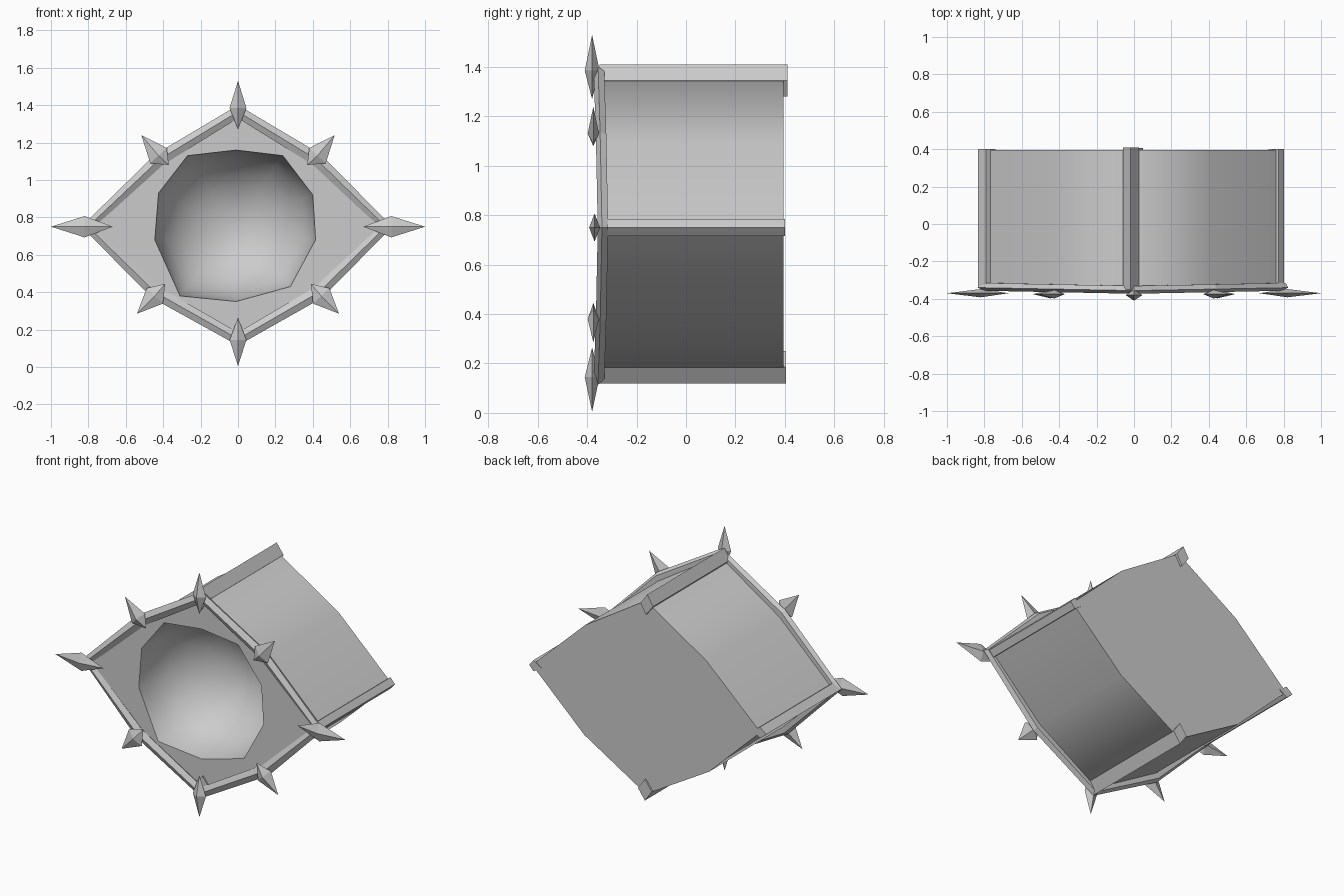
import bpy, bmesh
from math import sin, cos, pi
from mathutils import Vector

if "Cube" in bpy.data.objects:
    bpy.data.objects.remove(bpy.data.objects["Cube"])


def finish(bm, name, smooth=None):
    bmesh.ops.remove_doubles(bm, verts=bm.verts, dist=1e-5)
    bmesh.ops.recalc_face_normals(bm, faces=bm.faces)
    me = bpy.data.meshes.new(name)
    bm.to_mesh(me)
    bm.free()
    ob = bpy.data.objects.new(name, me)
    bpy.context.collection.objects.link(ob)
    if smooth:
        bpy.ops.object.select_all(action='DESELECT')
        ob.select_set(True)
        bpy.context.view_layer.objects.active = ob
        bpy.ops.object.shade_smooth_by_angle(angle=smooth)
    return ob


def ring(bm, pts, y):
    return [bm.verts.new((x, y, z)) for x, z in pts]


def strip(bm, a, b):
    n = len(a)
    for i in range(n):
        bm.faces.new((a[i], a[(i + 1) % n], b[(i + 1) % n], b[i]))


# Body: bulged rhombic block with a ten-sided bowl sunk in its front
outline = [(0, 1.36), (-.42, 1.095), (-.79, .75), (-.435, .41),
           (0, .155), (.425, .41), (.785, .75), (.42, 1.095)]
rim = [(-.27, 1.13), (-.01, 1.16), (.24, 1.13), (.40, .92), (.415, .68),
       (.28, .43), (-.01, .35), (-.31, .38), (-.445, .68), (-.425, .93)]
FRONT, BACK, DEPTH = -.342, .395, .42
bm = bmesh.new()
front, back = ring(bm, outline, FRONT), ring(bm, outline, BACK)
strip(bm, front, back)
bm.faces.new(back)
cx, cz = -.01, .74
prev = mouth = ring(bm, rim, FRONT)
for k in range(1, 6):
    a = k * pi / 12
    cur = ring(bm, [(cx + (x - cx) * cos(a), cz + (z - cz) * cos(a)) for x, z in rim],
               FRONT + DEPTH * sin(a))
    strip(bm, prev, cur)
    prev = cur
tip = bm.verts.new((cx, FRONT + DEPTH, cz))
for i in range(len(prev)):
    bm.faces.new((prev[i], prev[(i + 1) % len(prev)], tip))
edges = [bm.edges.get((r[i], r[(i + 1) % len(r)])) for r in (front, mouth) for i in range(len(r))]
bmesh.ops.triangle_fill(bm, edges=edges, use_beauty=True, normal=(0, -1, 0))
finish(bm, "body_with_bowl", 1.15)

# Front frame: ridged bar following the outline
path = [(0, 1.365), (-.42, 1.11), (-.802, .75), (-.44, .398),
        (0, .15), (.43, .398), (.79, .75), (.42, 1.11)]
section = [(-.035, -.005), (0, -.022), (.035, -.005), (.02, .02), (-.02, .02)]
bm = bmesh.new()
loops = []
for i, (x, z) in enumerate(path):
    p0, p1 = Vector(path[i - 1]), Vector(path[(i + 1) % 8])
    t = (p1 - p0).normalized()
    n = Vector((t.y, -t.x))
    if n.dot(Vector((x, z - .755))) < 0:
        n = -n
    y = -.351 + .016 * abs(x) / .8
    loops.append([bm.verts.new((x + n.x * u, y + v, z + n.y * u)) for u, v in section])
for i in range(8):
    strip(bm, loops[i], loops[(i + 1) % 8])
finish(bm, "front_frame")


# Long bars running front to back along the four corners
def bar(name, profile, y0, y1):
    bm = bmesh.new()
    a, b = ring(bm, profile, y0), ring(bm, profile, y1)
    strip(bm, a, b)
    bm.faces.new(a)
    bm.faces.new(b)
    finish(bm, name)


bar("top_bar", [(-.02, 1.41), (.027, 1.345), (-.01, 1.28), (-.06, 1.345)], -.35, .41)
bar("bottom_bar", [(0, .118), (.048, .185), (0, .25), (-.048, .185)], -.35, .405)
bar("right_bar", [(.802, .75), (.772, .785), (.72, .75), (.772, .715)], -.335, .4)
bar("left_bar", [(-.833, .75), (-.79, .785), (-.74, .75), (-.79, .715)], -.335, .4)


# Spikes: stretched octahedra round the frame
def spike(name, centre, outer, inner, half_w, y, half_d):
    c, o, q = Vector(centre), Vector(outer), Vector(inner)
    d = (o - q).normalized()
    s = Vector((-d.y, d.x)) * half_w
    bm = bmesh.new()
    a, b = (bm.verts.new((p.x, y, p.y)) for p in (o, q))
    l, r = c + s, c - s
    mid = [bm.verts.new(v) for v in ((l.x, y, l.y), (c.x, y - half_d, c.y),
                                     (r.x, y, r.y), (c.x, y + half_d, c.y))]
    for i in range(4):
        for e in (a, b):
            bm.faces.new((mid[i], mid[(i + 1) % 4], e))
    finish(bm, name)


spike("top_spike", (0, 1.385), (0, 1.53), (0, 1.27), .045, -.38, .03)
spike("bottom_spike", (0, .145), (0, .005), (0, .265), .045, -.38, .03)
for side, s in (("right", 1), ("left", -1)):
    spike(side + "_spike", (s * .82, .75), (s, .75), (s * .67, .75), .057, -.37, .022)
    spike(side + "_upper_spike", (s * .425, 1.13), (s * .517, 1.24), (s * .37, 1.08), .06, -.375, .023)
    spike(side + "_lower_spike", (s * .445, .38), (s * .54, .285), (s * .39, .445), .06, -.375, .023)
